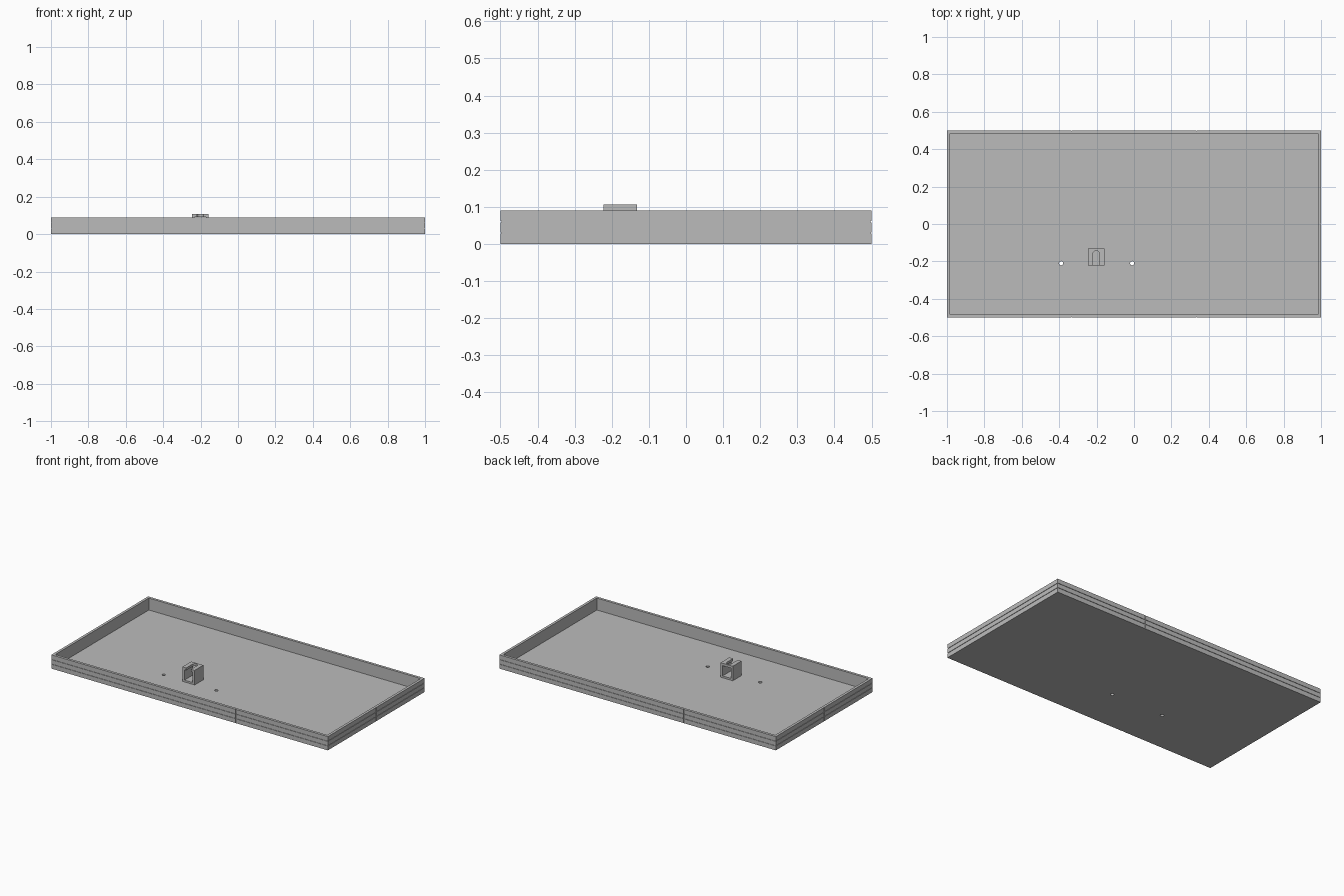
import bpy

cube = bpy.data.objects.get("Cube")
if cube:
    bpy.data.objects.remove(cube, do_unlink=True)

GREY = (0.5, 0.5, 0.5, 1)
grey = bpy.data.materials.new("plain grey")
grey.use_nodes = True
grey.diffuse_color = GREY
grey.node_tree.nodes["Principled BSDF"].inputs["Base Color"].default_value = GREY

HEIGHT, FLOOR, WALL = 0.09, 0.012, 0.017
GAP, DEPTH = 0.003, 0.003


def box(name, low, high):
    """Box spanning two opposite corners."""
    mid = [(a + b) / 2 for a, b in zip(low, high)]
    bpy.ops.mesh.primitive_cube_add(size=1, location=mid)
    ob = bpy.context.object
    ob.name = name
    ob.scale = [b - a for a, b in zip(low, high)]
    bpy.ops.object.transform_apply(location=True, rotation=True, scale=True)
    ob.data.materials.append(grey)
    return ob


def pin(name, x, y, radius, z, depth):
    """Upright cylinder."""
    bpy.ops.mesh.primitive_cylinder_add(vertices=24, radius=radius, depth=depth, location=(x, y, z))
    ob = bpy.context.object
    ob.name = name
    ob.data.materials.append(grey)
    return ob


def cut(target, cutter):
    """Subtract the cutter and discard it."""
    cutter.hide_render = True
    mod = target.modifiers.new("cut", "BOOLEAN")
    mod.operation = "DIFFERENCE"
    mod.solver = "EXACT"
    mod.object = cutter
    bpy.context.view_layer.objects.active = target
    bpy.ops.object.modifier_apply(modifier=mod.name)
    bpy.data.objects.remove(cutter, do_unlink=True)


# Open tray
tray = box("tray", (-1, -0.5, 0), (1, 0.5, HEIGHT))
cut(tray, box("hollow", (WALL - 1, WALL - 0.5, FLOOR), (1 - WALL, 0.5 - WALL, 0.2)))

# Screw holes through the floor
for x in (-0.39, -0.01):
    cut(tray, pin("screw_hole", x, -0.21, 0.011, 0, 0.1))

# Hairline joints around the outside: two level courses, upright seams
for side in (-1, 1):
    y_in, y_out = sorted((side * (0.5 - DEPTH), side * 0.6))
    x_in, x_out = sorted((side * (1 - DEPTH), side * 1.1))
    for z in (HEIGHT / 3, HEIGHT * 2 / 3):
        low, high = z - GAP / 2, z + GAP / 2
        cut(tray, box("long_joint", (-1.2, y_in, low), (1.2, y_out, high)))
        cut(tray, box("short_joint", (x_in, -0.7, low), (x_out, 0.7, high)))
    for x in (-1 / 3, 1 / 3):
        cut(tray, box("long_seam", (x - GAP / 2, y_in, -0.1), (x + GAP / 2, y_out, 0.2)))
    cut(tray, box("short_seam", (x_in, -GAP / 2, -0.1), (x_out, GAP / 2, 0.2)))

# Hollow bracket, open front and back, with a round-ended slot in its roof
CX, FRONT, BACK, TOP = -0.202, -0.222, -0.132, 0.107
HALF, SLOT = 0.044, 0.017
bracket = box("bracket", (CX - HALF, FRONT, FLOOR - 0.002), (CX + HALF, BACK, TOP))
cut(bracket, box("tunnel", (CX - 0.03, FRONT - 0.1, FLOOR + 0.012), (CX + 0.03, BACK + 0.1, TOP - 0.016)))
slot_end = BACK - 0.01 - SLOT
cut(bracket, box("slot", (CX - SLOT, FRONT - 0.1, 0.06), (CX + SLOT, slot_end, 0.2)))
cut(bracket, pin("slot_round", CX, slot_end, SLOT, 0.11, 0.1))
